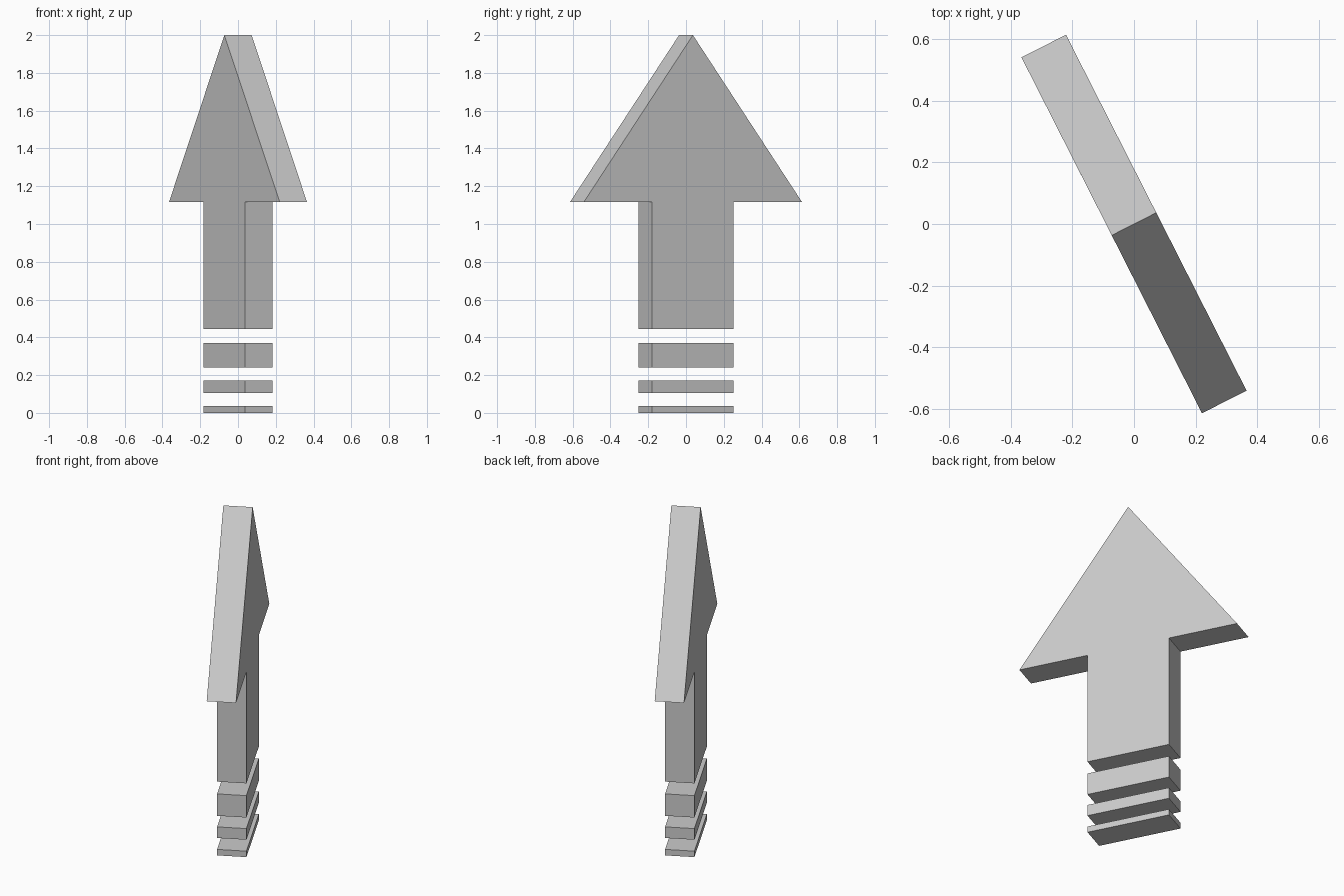
import bpy
import math

cube = bpy.data.objects.get("Cube")
if cube:
    bpy.data.objects.remove(cube, do_unlink=True)

THICK = 0.162
HEAD = 0.647     # half width of the arrow head
SHAFT = 0.242    # half width of the shaft
TURN = math.radians(-63.1)

grey = bpy.data.materials.new("light_grey")
grey.use_nodes = True
colour = (0.6, 0.6, 0.6, 1)
grey.diffuse_color = colour
grey.node_tree.nodes["Principled BSDF"].inputs["Base Color"].default_value = colour


def plate(name, outline):
    """Extrude a closed x-z outline evenly about the centre plane."""
    n = len(outline)
    verts = [(x, y, z) for y in (-THICK / 2, THICK / 2) for x, z in outline]
    faces = [tuple(range(n)), tuple(reversed(range(n, 2 * n)))]
    faces += [(i, i + n, (i + 1) % n + n, (i + 1) % n) for i in range(n)]
    mesh = bpy.data.meshes.new(name)
    mesh.from_pydata(verts, [], faces)
    mesh.materials.append(grey)
    obj = bpy.data.objects.new(name, mesh)
    obj.rotation_euler.z = TURN
    bpy.context.collection.objects.link(obj)


# Arrow head and shaft in one outline
plate("arrow", [(-SHAFT, 0.445), (SHAFT, 0.445), (SHAFT, 1.117), (HEAD, 1.117),
                (0, 2), (-HEAD, 1.117), (-SHAFT, 1.117)])

# Tail bars, thinning towards the ground
bars = {"upper": (0.239, 0.371), "middle": (0.105, 0.172), "lower": (0, 0.036)}
for label, (low, high) in bars.items():
    plate(label + "_tail_bar", [(-SHAFT, low), (SHAFT, low), (SHAFT, high), (-SHAFT, high)])
